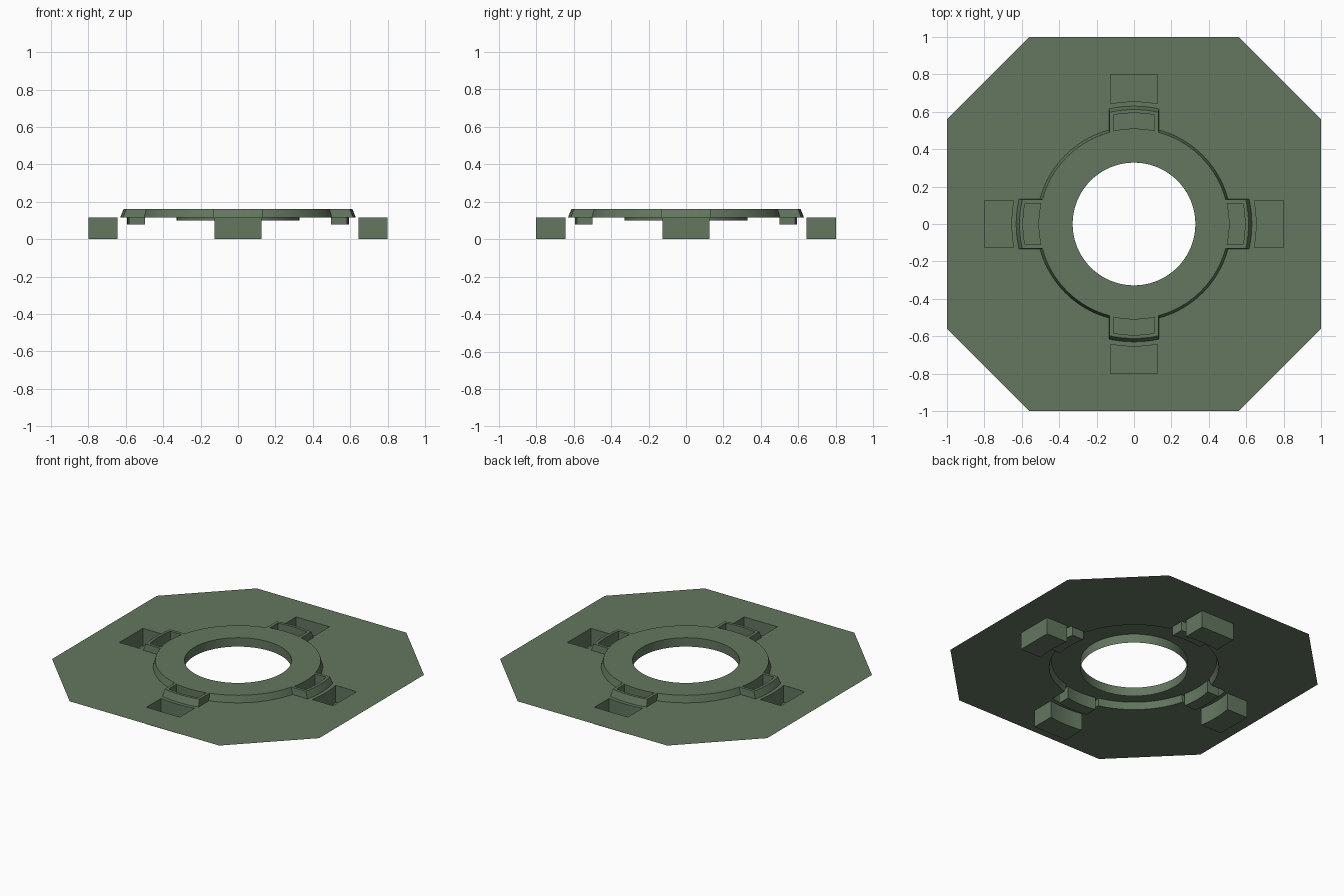
import bpy, bmesh, math

if "Cube" in bpy.data.objects:
    bpy.data.objects.remove(bpy.data.objects["Cube"])

PLATE_Z, TOP_Z = 0.115, 0.16

green = bpy.data.materials.new("muted green")
green.diffuse_color = (0.125, 0.185, 0.115, 1)
green.use_nodes = True
green.node_tree.nodes["Principled BSDF"].inputs["Base Color"].default_value = green.diffuse_color


def arc(r, a0, a1, n):
    return [(r * math.cos(a0 + (a1 - a0) * i / n), r * math.sin(a0 + (a1 - a0) * i / n))
            for i in range(n + 1)]


def turn(points, k):
    """Rotate 2D points by k quarter turns."""
    for _ in range(k):
        points = [(-y, x) for x, y in points]
    return points


def lugged_outline(r, half, r_lug):
    """Circle with four lugs reaching out to r_lug."""
    a, b = math.asin(half / r), math.asin(half / r_lug)
    quarter = arc(r_lug, -b, b, 8) + arc(r, a, math.pi / 2 - a, 20)
    return [p for k in range(4) for p in turn(quarter, k)]


def loop(bm, points, z):
    verts = [bm.verts.new((x, y, z)) for x, y in points]
    for i in range(len(verts)):
        bm.edges.new((verts[i - 1], verts[i]))
    return verts


def wall(bm, upper, lower):
    for i in range(len(upper)):
        bm.faces.new((upper[i - 1], upper[i], lower[i], lower[i - 1]))


def pocket(bm, rim, points, z):
    """Open-topped recess hanging below the rim loop."""
    floor = loop(bm, points, z)
    wall(bm, rim, floor)
    bm.faces.new(floor)


def finish(bm, name):
    bm.normal_update()
    bmesh.ops.recalc_face_normals(bm, faces=bm.faces[:])
    top = max(bm.faces, key=lambda f: (abs(f.normal.z) > 0.9) * (1 + f.calc_center_median().z))
    if top.normal.z < 0:
        bmesh.ops.reverse_faces(bm, faces=bm.faces[:])
    mesh = bpy.data.meshes.new(name)
    bm.to_mesh(mesh)
    bm.free()
    mesh.materials.append(green)
    ob = bpy.data.objects.new(name, mesh)
    bpy.context.collection.objects.link(ob)
    bpy.context.view_layer.objects.active = ob
    ob.select_set(True)
    bpy.ops.object.shade_smooth_by_angle(angle=math.radians(25))
    ob.select_set(False)


def fill(bm):
    bmesh.ops.triangle_fill(bm, use_beauty=True, use_dissolve=False,
                            edges=bm.edges[:], normal=(0, 0, 1))


ring_foot = lugged_outline(0.52, 0.135, 0.63)
ring_edge = lugged_outline(0.507, 0.13, 0.612)

# Octagonal base sheet with four deep pockets
bm = bmesh.new()
c = 0.56
loop(bm, [p for k in range(4) for p in turn([(1, -c), (1, c)], k)], PLATE_Z)
loop(bm, ring_foot, PLATE_Z)
a = math.asin(0.125 / 0.655)
deep = [(0.8, -0.125), (0.8, 0.125)] + arc(0.655, a, -a, 8)
rims = [loop(bm, turn(deep, k), PLATE_Z) for k in range(4)]
fill(bm)
for k, rim in enumerate(rims):
    pocket(bm, rim, turn(deep, k), 0.0)
finish(bm, "base_plate")

# Raised hollow ring with lugs, shallow pockets and a central collar
bm = bmesh.new()
edge = loop(bm, ring_edge, TOP_Z)
bore = arc(0.328, 0, math.tau, 96)[:-1]
bore_rim = loop(bm, bore, TOP_Z)
a, b = math.asin(0.11 / 0.51), math.asin(0.11 / 0.593)
shallow = arc(0.593, -b, b, 8) + arc(0.51, a, -a, 8)
rims = [loop(bm, turn(shallow, k), TOP_Z) for k in range(4)]
fill(bm)
wall(bm, edge, loop(bm, ring_foot, PLATE_Z))
wall(bm, bore_rim, loop(bm, bore, 0.1))
for k, rim in enumerate(rims):
    pocket(bm, rim, turn(shallow, k), 0.077)
finish(bm, "raised_ring")
